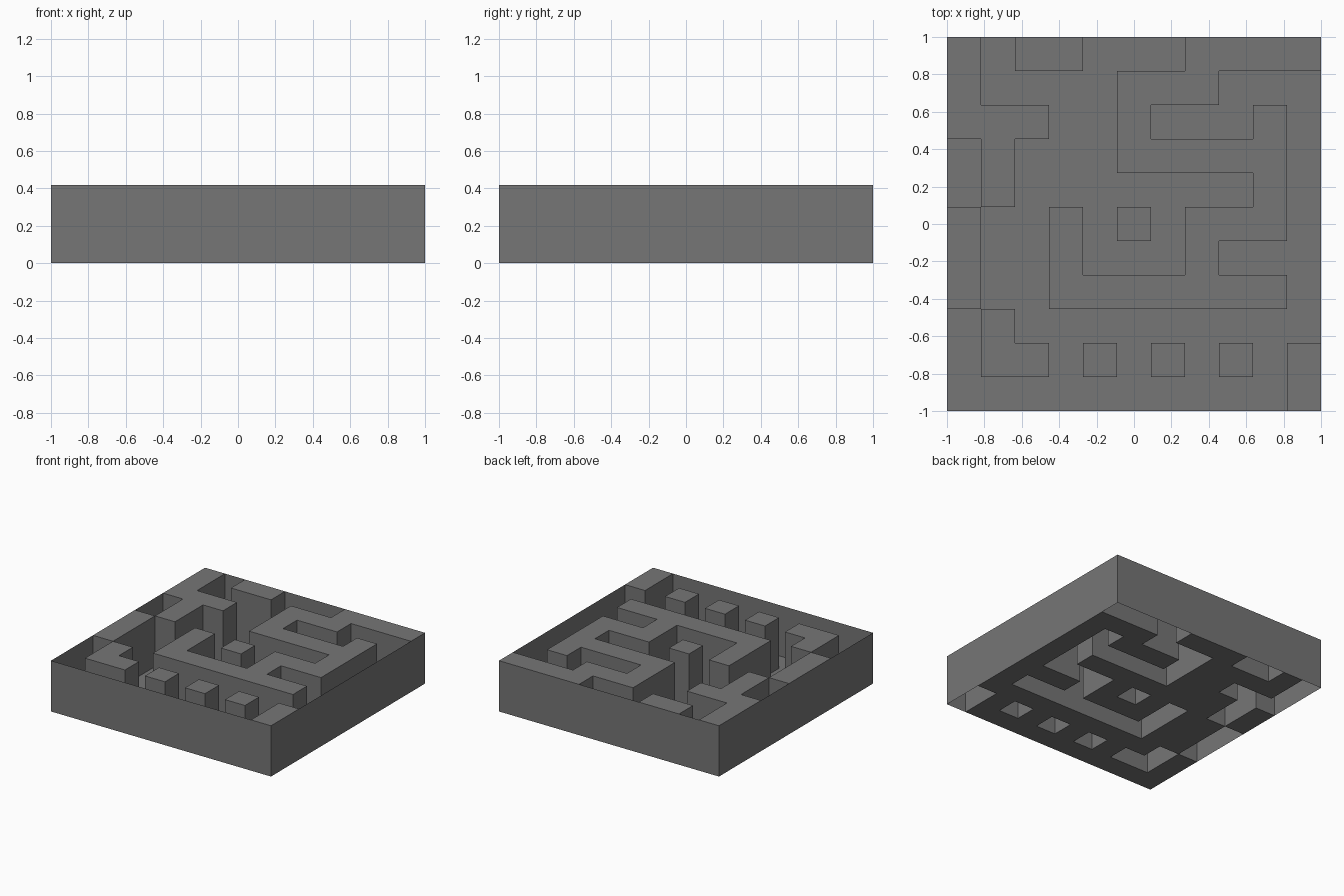
import bpy, bmesh

if "Cube" in bpy.data.objects:
    bpy.data.objects.remove(bpy.data.objects["Cube"])

# Maze plan, back row first: '#' raised wall, '.' floor-level corridor
PLAN = [
    "#.##...####",
    "#....###...",
    "###..#...#.".replace("###..#", "###..#"),
    ".#...#####.",
    ".#.......#.",
    "#..#.#.###.",
    "#..#...#...",
    "#..#######.",
    ".#.........",
    ".##.#.#.#.#",
    "..........#",
]
N = len(PLAN)
H = 0.417
C = 2.0 / N

grey = bpy.data.materials.new("stone grey")
grey.diffuse_color = (0.18, 0.18, 0.182, 1)
grey.use_nodes = True
grey.node_tree.nodes["Principled BSDF"].inputs["Base Color"].default_value = grey.diffuse_color


def is_wall(i, j):
    """True when column i, row j is a raised cell."""
    return 0 <= i < N and 0 <= j < N and PLAN[j][i] == "#"


def make_object(name, quads):
    bm = bmesh.new()
    for q in quads:
        bm.faces.new([bm.verts.new(p) for p in q])
    bmesh.ops.remove_doubles(bm, verts=bm.verts, dist=1e-4)
    me = bpy.data.meshes.new(name)
    bm.to_mesh(me)
    bm.free()
    me.materials.append(grey)
    ob = bpy.data.objects.new(name, me)
    bpy.context.collection.objects.link(ob)
    return ob


def flat(x, y, z):
    return [(x, y, z), (x + C, y, z), (x + C, y + C, z), (x, y + C, z)]


def upright(a, b):
    """Vertical sheet from a to b; it faces to the right of the direction a -> b."""
    return [(*a, 0), (*b, 0), (*b, H), (*a, H)]


floor, walls = [], []
for j in range(N):
    for i in range(N):
        x, y = -1 + i * C, 1 - (j + 1) * C
        if not is_wall(i, j):
            floor.append(flat(x, y, 0))
            continue
        walls.append(flat(x, y, H))
        # Wall sides facing a neighbouring corridor, in anticlockwise order
        p = [(x, y), (x + C, y), (x + C, y + C), (x, y + C)]
        for k, (di, dj) in enumerate([(0, 1), (1, 0), (0, -1), (-1, 0)]):
            inside = 0 <= i + di < N and 0 <= j + dj < N
            if inside and not is_wall(i + di, j + dj):
                walls.append(upright(p[k], p[(k + 1) % 4]))

# Thin outer shell, full height on all four sides
corners = [(-1, -1), (1, -1), (1, 1), (-1, 1)]
shell = [upright(corners[k], corners[(k + 1) % 4]) for k in range(4)]

make_object("maze_floor", floor)
make_object("maze_walls", walls)
make_object("outer_shell", shell)
